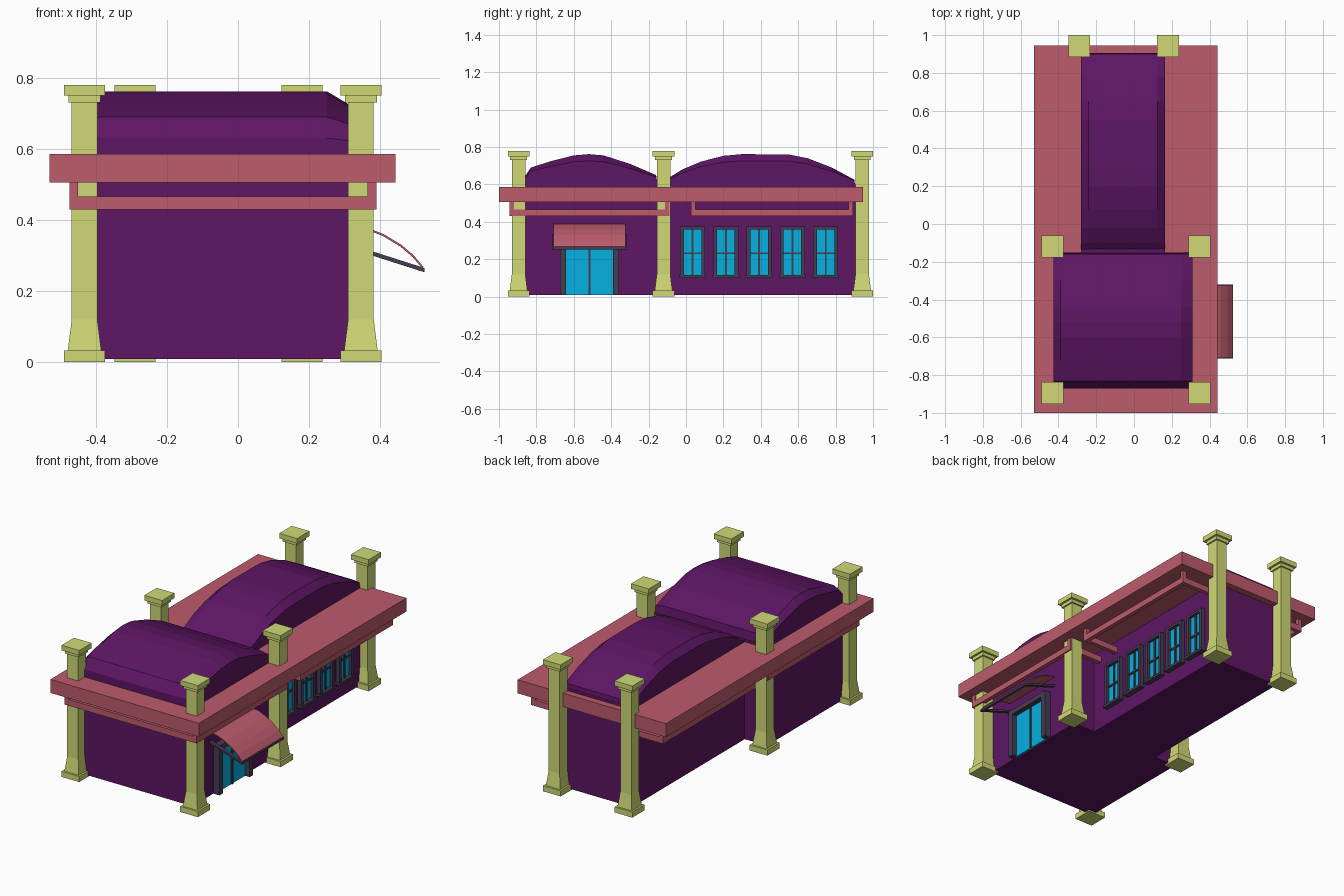
import bpy, bmesh, math

if "Cube" in bpy.data.objects:
    bpy.data.objects.remove(bpy.data.objects["Cube"])


def material(name, rgb):
    m = bpy.data.materials.new(name)
    m.diffuse_color = [(c / 255) ** 2.2 for c in rgb] + [1]
    m.use_nodes = True
    m.node_tree.nodes["Principled BSDF"].inputs["Base Color"].default_value = m.diffuse_color
    return m


PURPLE = material("purple_wall", (94, 28, 100))
PINK = material("pink_trim", (188, 92, 108))
YELLOW = material("yellow_stone", (207, 217, 117))
BLUE = material("blue_glass", (14, 175, 224))
GREY = material("dark_frame", (72, 63, 84))
CX = -0.043  # centre line of the pillars and the slab


def finish(name, bm, mat):
    bmesh.ops.recalc_face_normals(bm, faces=bm.faces)
    me = bpy.data.meshes.new(name)
    bm.to_mesh(me)
    bm.free()
    me.materials.append(mat)
    ob = bpy.data.objects.new(name, me)
    bpy.context.collection.objects.link(ob)
    return ob


def add_box(bm, x0, x1, y0, y1, z0, z1):
    vs = bmesh.ops.create_cube(bm, size=1)["verts"]
    for v in vs:
        v.co = (x0 if v.co.x < 0 else x1, y0 if v.co.y < 0 else y1, z0 if v.co.z < 0 else z1)


def boxes(name, mat, *dims):
    bm = bmesh.new()
    for d in dims:
        add_box(bm, *d)
    return finish(name, bm, mat)


def loft(name, mat, rings):
    bm = bmesh.new()
    vr = [[bm.verts.new(p) for p in r] for r in rings]
    n = len(vr[0])
    for a, b in zip(vr, vr[1:]):
        for i in range(n):
            j = (i + 1) % n
            bm.faces.new((a[i], a[j], b[j], b[i]))
    bm.faces.new(vr[0])
    bm.faces.new(vr[-1])
    return finish(name, bm, mat)


def vaulted_hall(name, arch, xs):
    """Walls and arched roof in one: end sections have a lower arch than the middle ones."""
    rings = []
    for x, s in zip(xs, (0.78, 1, 1, 0.78)):
        outline = [(arch[0][0], 0.008)] + [(y, 0.6 + (z - 0.6) * s) for y, z in arch] + [(arch[-1][0], 0.008)]
        # keep walls vertical: only points above the eaves are inset
        rings.append([(x if 0 < i < len(outline) - 1 else (xs[0] if x < CX else xs[3]), y, z)
                      for i, (y, z) in enumerate(outline)])
    return loft(name, mat=PURPLE, rings=rings)


# Halls with arched roofs
vaulted_hall("front_hall_roof",
             [(-0.87, 0.585), (-0.87, 0.63), (-0.83, 0.69), (-0.72, 0.725), (-0.6, 0.755), (-0.52, 0.762),
              (-0.44, 0.755), (-0.3, 0.71), (-0.16, 0.65), (-0.15, 0.585)],
             (-0.425, -0.39, 0.25, 0.31))
vaulted_hall("back_hall_roof",
             [(-0.15, 0.585), (-0.1, 0.63), (-0.02, 0.68), (0.08, 0.722), (0.2, 0.753), (0.3, 0.762),
              (0.55, 0.76), (0.65, 0.74), (0.78, 0.69), (0.9, 0.625), (0.905, 0.585)],
             (-0.28, -0.24, 0.125, 0.165))
boxes("hall_walls", PURPLE, (-0.425, 0.31, -0.87, -0.15, 0.008, 0.6),
      (-0.28, 0.165, -0.16, 0.905, 0.008, 0.6))

# Roof slab
boxes("roof_slab", PINK, (-0.53, 0.443, -1.0, 0.945, 0.505, 0.585))


# Hanging trim rings with corner posts
def trim_ring(name, y0, y1):
    x0, x1, t = -0.475, 0.39, 0.025
    d = [(x0, x1, y, y + t, 0.43, 0.466) for y in (y0, y1 - t)]
    d += [(x, x + t, y0 + t, y1 - t, 0.43, 0.466) for x in (x0, x1 - t)]
    d += [(x, x + t, y, y + t, 0.466, 0.507) for x in (x0, x1 - t) for y in (y0, y1 - t)]
    boxes(name, PINK, *d)


trim_ring("front_trim_ring", -0.945, -0.088)
trim_ring("back_trim_ring", 0.027, 0.893)

# Square pillars with flared base and stepped cap
PILLAR = [(0.058, 0), (0.058, 0.033), (0.047, 0.033), (0.036, 0.12), (0.036, 0.73),
          (0.045, 0.73), (0.045, 0.75), (0.058, 0.75), (0.058, 0.78)]
spots = [(CX + s * 0.389, y) for s in (-1, 1) for y in (-0.895, -0.12)]
spots += [(-0.29, 0.942), (0.18, 0.942)]
for x, y in spots:
    loft("pillar", YELLOW, [[(x - r, y - r, z), (x + r, y - r, z), (x + r, y + r, z), (x - r, y + r, z)]
                            for r, z in PILLAR])

# Row of windows on the right wall
WX = 0.16
for i in range(5):
    y = 0.035 + 0.178 * i
    boxes("window_glass", BLUE, (WX, WX + 0.012, y - 0.055, y + 0.055, 0.115, 0.365))
    boxes("window_frame", GREY,
          (WX, WX + 0.03, y - 0.067, y - 0.047, 0.112, 0.375), (WX, WX + 0.03, y + 0.047, y + 0.067, 0.112, 0.375),
          (WX, WX + 0.03, y - 0.047, y + 0.047, 0.36, 0.375), (WX, WX + 0.036, y - 0.072, y + 0.072, 0.1, 0.115),
          (WX, WX + 0.02, y - 0.005, y + 0.005, 0.115, 0.36), (WX, WX + 0.02, y - 0.047, y + 0.047, 0.227, 0.237))

# Double door
DX, DY = 0.305, -0.516
boxes("door_glass", BLUE, (DX, DX + 0.015, DY - 0.13, DY + 0.13, 0.008, 0.275))
boxes("door_frame", GREY, (DX, DX + 0.045, DY - 0.158, DY - 0.126, 0.008, 0.3),
      (DX, DX + 0.045, DY + 0.126, DY + 0.158, 0.008, 0.3), (DX, DX + 0.045, DY - 0.126, DY + 0.126, 0.27, 0.3),
      (DX, DX + 0.022, DY - 0.005, DY + 0.005, 0.008, 0.27))

# Curved canopy over the door
CURVE = [(0.305, 0.388), (0.36, 0.38), (0.41, 0.36), (0.46, 0.33), (0.495, 0.3), (0.522, 0.268)]
prof = CURVE + [(x - 0.003, z - 0.005) for x, z in reversed(CURVE)]
loft("canopy_sheet", PINK, [[(x, y, z) for x, z in prof] for y in (DY - 0.193, DY + 0.193)])


# Sloping canopy support frame
def sloped(name, y0, y1, x0, x1):
    z = lambda x: 0.335 - (x - 0.305) * 0.32
    pts = [(x0, z(x0)), (x1, z(x1)), (x1, z(x1) - 0.012), (x0, z(x0) - 0.012)]
    loft(name, GREY, [[(x, y, h) for x, h in pts] for y in (y0, y1)])


sloped("canopy_front_bar", DY - 0.197, DY + 0.197, 0.505, 0.525)
for s in (-1, 1):
    sloped("canopy_side_bar", DY + s * 0.197, DY + s * 0.177, 0.305, 0.51)
